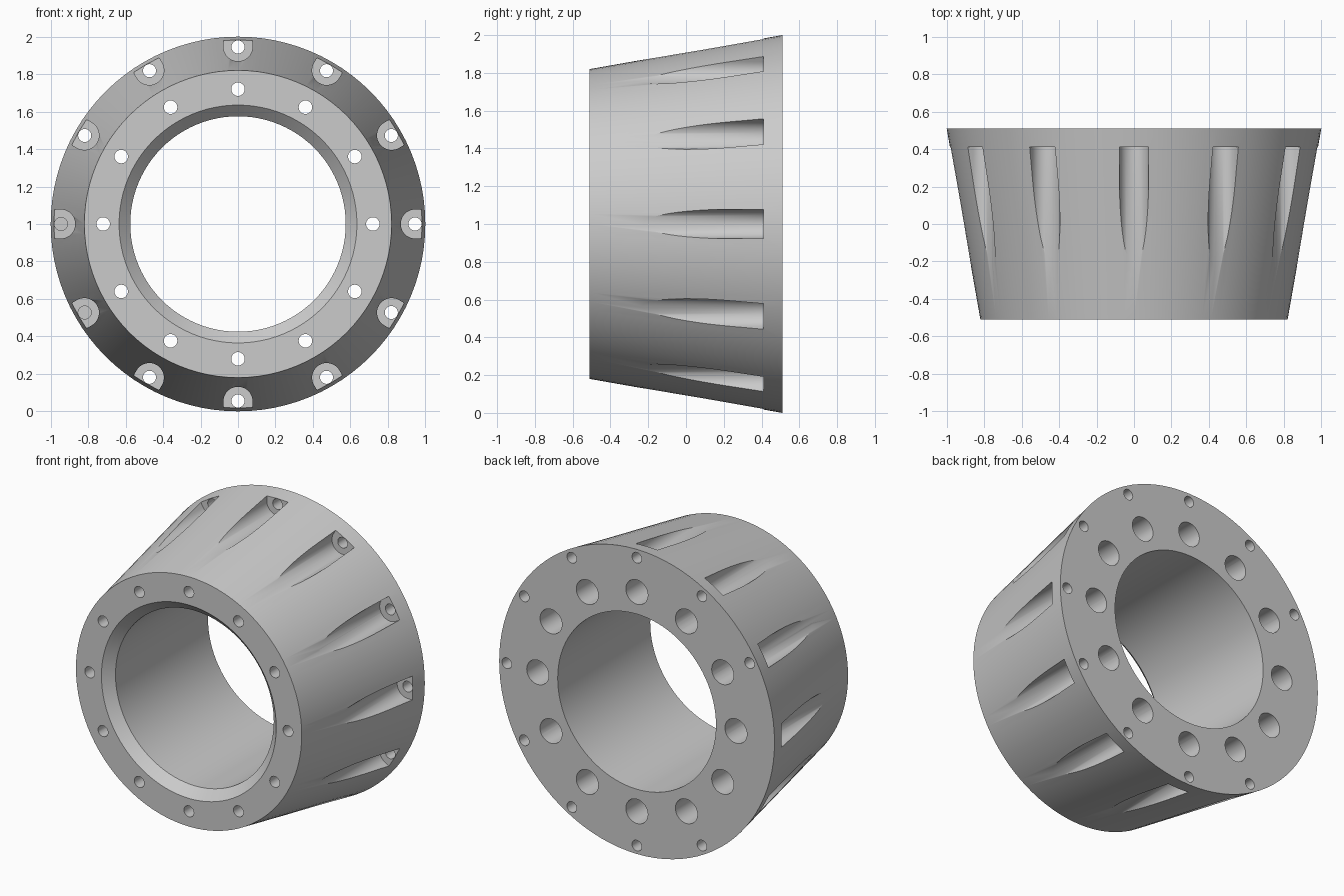
import bpy, bmesh, math
from mathutils import Matrix

if "Cube" in bpy.data.objects:
    bpy.data.objects.remove(bpy.data.objects["Cube"])

SIDES, COUNT = 96, 12
CENTRE_Z = 1.0
Y0, Y1 = -0.51, 0.51        # front and back faces


def make_object(name, bm):
    bmesh.ops.recalc_face_normals(bm, faces=bm.faces)
    mesh = bpy.data.meshes.new(name)
    bm.to_mesh(mesh)
    bm.free()
    obj = bpy.data.objects.new(name, mesh)
    bpy.context.collection.objects.link(obj)
    return obj


def lathe(name, profile):
    """Closed (radius, y) profile turned about the y axis."""
    bm = bmesh.new()
    rings = []
    for i in range(SIDES):
        a = 2 * math.pi * i / SIDES
        rings.append([bm.verts.new((r * math.sin(a), y, CENTRE_Z + r * math.cos(a)))
                      for r, y in profile])
    n = len(profile)
    for i in range(SIDES):
        a, b = rings[i], rings[(i + 1) % SIDES]
        for j in range(n):
            k = (j + 1) % n
            bm.faces.new((a[j], a[k], b[k], b[j]))
    return make_object(name, bm)


def ring_of_prisms(name, outline, y0, y1):
    """Outline in (x, radial) extruded along y, repeated round the axis."""
    bm = bmesh.new()
    n = len(outline)
    for i in range(COUNT):
        rot = Matrix.Rotation(2 * math.pi * i / COUNT, 4, 'Y')
        place = Matrix.Translation((0, 0, CENTRE_Z)) @ rot
        ends = []
        for y in (y0, y1):
            vs = [bm.verts.new((x, y, z)) for x, z in outline]
            for v in vs:
                v.co = place @ v.co
            ends.append(vs)
        a, b = ends
        bm.faces.new(a)
        bm.faces.new(list(reversed(b)))
        for j in range(n):
            k = (j + 1) % n
            bm.faces.new((a[j], b[j], b[k], a[k]))
    obj = make_object(name, bm)
    obj.hide_render = True
    return obj


def circle(radius, dist, sides=32):
    return [(radius * math.cos(2 * math.pi * i / sides),
             dist + radius * math.sin(2 * math.pi * i / sides)) for i in range(sides)]


def u_slot(radius, dist, top, steps=24):
    arc = [(radius * math.cos(math.pi + math.pi * i / steps),
            dist + radius * math.sin(math.pi + math.pi * i / steps)) for i in range(steps + 1)]
    return arc + [(radius, top), (-radius, top)]


# Tapered ring with a chamfered bore
adapter = lathe("tapered_ring", [(0.82, Y0), (1.0, Y1), (0.575, Y1),
                                 (0.575, Y0 + 0.06), (0.635, Y0)])

# Outer screw pockets and holes, inner bolt holes and deep counterbores
cutters = [
    ring_of_prisms("pocket_cutter", u_slot(0.078, 0.947, 1.2), -0.7, 0.41),
    ring_of_prisms("screw_hole_cutter", circle(0.035, 0.945), 0.3, 0.7),
    ring_of_prisms("bolt_hole_cutter", circle(0.036, 0.72), -0.7, 0.7),
    ring_of_prisms("counterbore_cutter", circle(0.08, 0.72), -0.41, 0.7),
]
bpy.context.view_layer.objects.active = adapter
adapter.select_set(True)
for cutter in cutters:
    mod = adapter.modifiers.new(cutter.name, 'BOOLEAN')
    mod.operation = 'DIFFERENCE'
    mod.solver = 'EXACT'
    mod.object = cutter
    bpy.ops.object.modifier_apply(modifier=mod.name)
for cutter in cutters:
    bpy.data.objects.remove(cutter)

# Single grey finish
grey = bpy.data.materials.new("plain_grey")
grey.diffuse_color = (0.6, 0.6, 0.6, 1)
grey.use_nodes = True
grey.node_tree.nodes["Principled BSDF"].inputs["Base Color"].default_value = grey.diffuse_color
adapter.data.materials.clear()
adapter.data.materials.append(grey)
bpy.ops.object.shade_smooth_by_angle(angle=math.radians(30))
